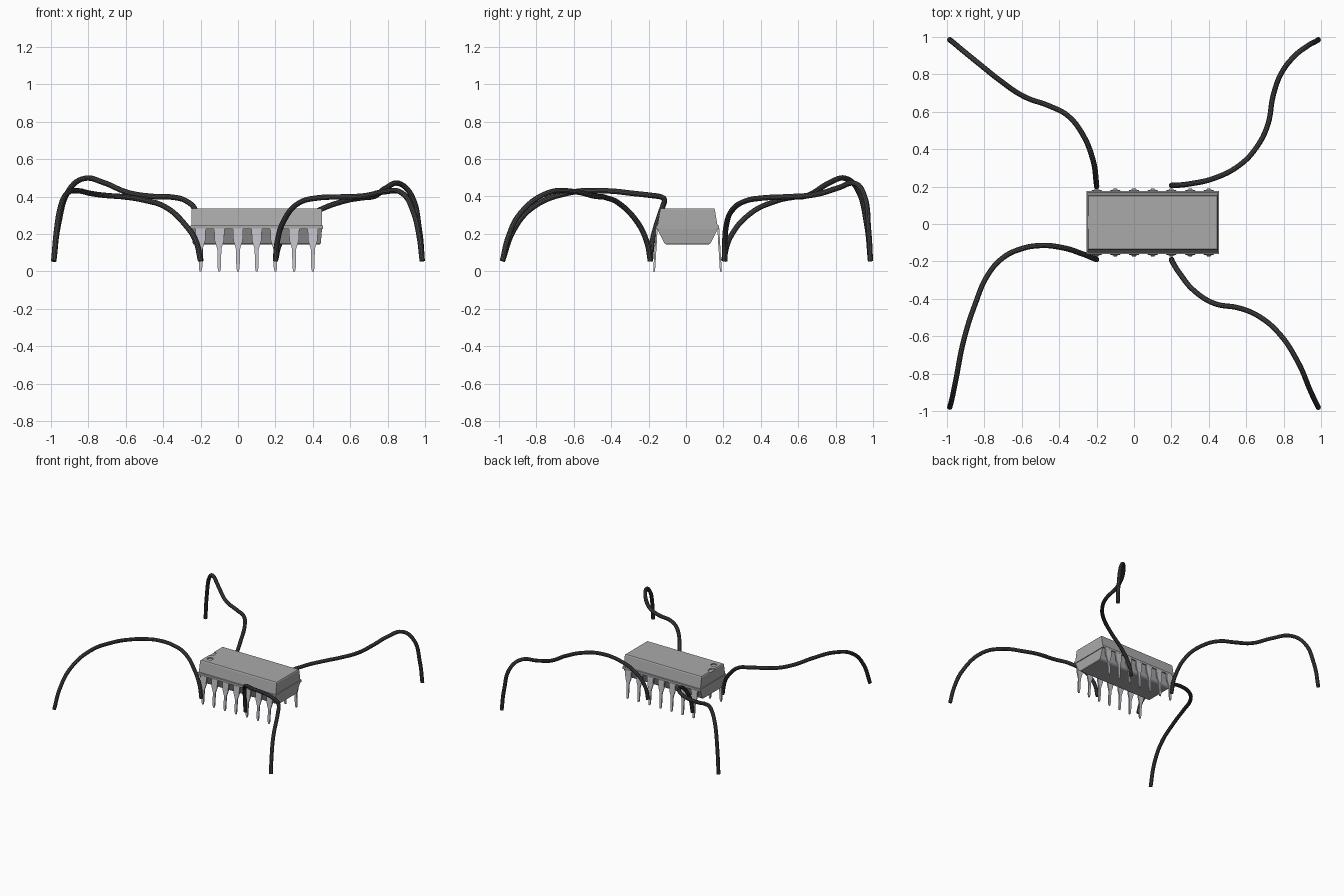
import bpy, bmesh
from mathutils import Matrix

if "Cube" in bpy.data.objects:
    bpy.data.objects.remove(bpy.data.objects["Cube"])

CX, CY = 0.10, 0.008      # centre of the chip


def material(name, r, g, b):
    m = bpy.data.materials.new(name)
    m.diffuse_color = (r, g, b, 1)
    m.use_nodes = True
    m.node_tree.nodes["Principled BSDF"].inputs["Base Color"].default_value = m.diffuse_color
    return m


BODY = material("grey_plastic", 0.40, 0.40, 0.40)
METAL = material("pale_metal", 0.55, 0.55, 0.60)
WIRE = material("dark_rubber", 0.06, 0.06, 0.06)


def add(name, bm, mat):
    bmesh.ops.recalc_face_normals(bm, faces=bm.faces)
    me = bpy.data.meshes.new(name)
    bm.to_mesh(me)
    bm.free()
    me.materials.append(mat)
    ob = bpy.data.objects.new(name, me)
    bpy.context.collection.objects.link(ob)
    return ob


# Chip body: stacked rectangular sections with a thin flange at the mould seam
sections = [(0.144, 0.338, 0.113), (0.152, 0.343, 0.125), (0.225, 0.349, 0.160),
            (0.226, 0.354, 0.169), (0.244, 0.354, 0.169), (0.245, 0.349, 0.160),
            (0.330, 0.348, 0.146), (0.337, 0.344, 0.141)]
bm = bmesh.new()
rings = [[bm.verts.new((CX + sx * hx, CY + sy * hy, z))
          for sx, sy in ((-1, -1), (1, -1), (1, 1), (-1, 1))] for z, hx, hy in sections]
for a, b in zip(rings, rings[1:]):
    for i in range(4):
        j = (i + 1) % 4
        bm.faces.new((a[i], a[j], b[j], b[i]))
bm.faces.new(rings[0][::-1])
bm.faces.new(rings[-1])
body = add("chip_body", bm, BODY)

# Orientation dimple and end notch cut into the top
for name, x, y, r in (("dimple", -0.20, -0.075, 0.023), ("end_notch", -0.25, CY, 0.036)):
    bm = bmesh.new()
    bmesh.ops.create_cone(bm, cap_ends=True, segments=24, radius1=r, radius2=r, depth=0.04,
                          matrix=Matrix.Translation((x, y, 0.349)))
    cutter = add(name + "_cutter", bm, BODY)
    mod = body.modifiers.new(name, 'BOOLEAN')
    mod.operation, mod.object, mod.solver = 'DIFFERENCE', cutter, 'EXACT'
    bpy.context.view_layer.objects.active = body
    bpy.ops.object.modifier_apply(modifier=name)
    bpy.data.objects.remove(cutter)

# Pins: bent ribbon (distance from centre, height, half width), wide shoulder to narrow tip
ribbon = [(0.140, 0.236, 0.028), (0.163, 0.236, 0.028), (0.170, 0.228, 0.028),
          (0.173, 0.165, 0.025), (0.176, 0.120, 0.011), (0.182, 0.020, 0.009),
          (0.183, 0.000, 0.005)]
T = 0.010
for side, sign in (("front", -1), ("back", 1)):
    for n in range(7):
        x = -0.2 + 0.1 * n
        bm = bmesh.new()
        loops = []
        for k, (d, z, w) in enumerate(ribbon):
            inner = (d, z - T) if k < 2 else (d - T, z - (0.002 if k == 2 else 0))
            loops.append([bm.verts.new((x + s * w, CY + sign * p[0], p[1]))
                          for s, p in ((-1, (d, z)), (1, (d, z)), (1, inner), (-1, inner))])
        for a, b in zip(loops, loops[1:]):
            for i in range(4):
                j = (i + 1) % 4
                bm.faces.new((a[i], a[j], b[j], b[i]))
        bm.faces.new(loops[0])
        bm.faces.new(loops[-1])
        add(f"pin_{side}_{n + 1}", bm, METAL)

# Wires: smooth tubes drooping from the four pins to the corners
wires = {
    "wire_front_left": [
        (-.2, -.19, .055), (-.225, -.18, .16), (-.275, -.16, .24), (-.39, -.125, .345),
        (-.5, -.115, .38), (-.61, -.135, .398), (-.70, -.18, .405), (-.78, -.27, .415),
        (-.85, -.43, .43), (-.91, -.62, .42), (-.95, -.82, .34), (-.97, -.92, .22),
        (-.985, -.98, .055)],
    "wire_front_right": [
        (.2, -.19, .055), (.21, -.21, .16), (.245, -.265, .27), (.325, -.36, .365),
        (.43, -.425, .393), (.565, -.45, .398), (.67, -.495, .403), (.78, -.59, .425),
        (.875, -.735, .42), (.94, -.885, .31), (.97, -.95, .18), (.985, -.98, .055)],
    "wire_back_left": [
        (-.2, .2, .055), (-.203, .235, .18), (-.22, .345, .31), (-.275, .48, .375),
        (-.355, .58, .397), (-.45, .63, .400), (-.585, .68, .42), (-.72, .77, .475),
        (-.82, .85, .497), (-.90, .915, .44), (-.96, .965, .25), (-.985, .985, .055)],
    "wire_back_right": [
        (.2, .207, .055), (.225, .207, .15), (.30, .215, .245), (.43, .245, .325),
        (.565, .315, .375), (.655, .41, .392), (.715, .53, .398), (.745, .69, .41),
        (.79, .81, .445), (.86, .90, .47), (.925, .95, .41), (.97, .975, .22),
        (.985, .985, .055)],
}
for name, pts in wires.items():
    cu = bpy.data.curves.new(name, 'CURVE')
    cu.dimensions = '3D'
    cu.bevel_depth, cu.bevel_resolution, cu.resolution_u = 0.0145, 3, 6
    cu.use_fill_caps = True
    sp = cu.splines.new('BEZIER')
    sp.bezier_points.add(len(pts) - 1)
    for bp, p in zip(sp.bezier_points, pts):
        bp.co = p
        bp.handle_left_type = bp.handle_right_type = 'AUTO'
    cu.materials.append(WIRE)
    ob = bpy.data.objects.new(name, cu)
    bpy.context.collection.objects.link(ob)
    bpy.ops.object.select_all(action='DESELECT')
    ob.select_set(True)
    bpy.context.view_layer.objects.active = ob
    bpy.ops.object.convert(target='MESH')
    bpy.ops.object.shade_smooth_by_angle()
